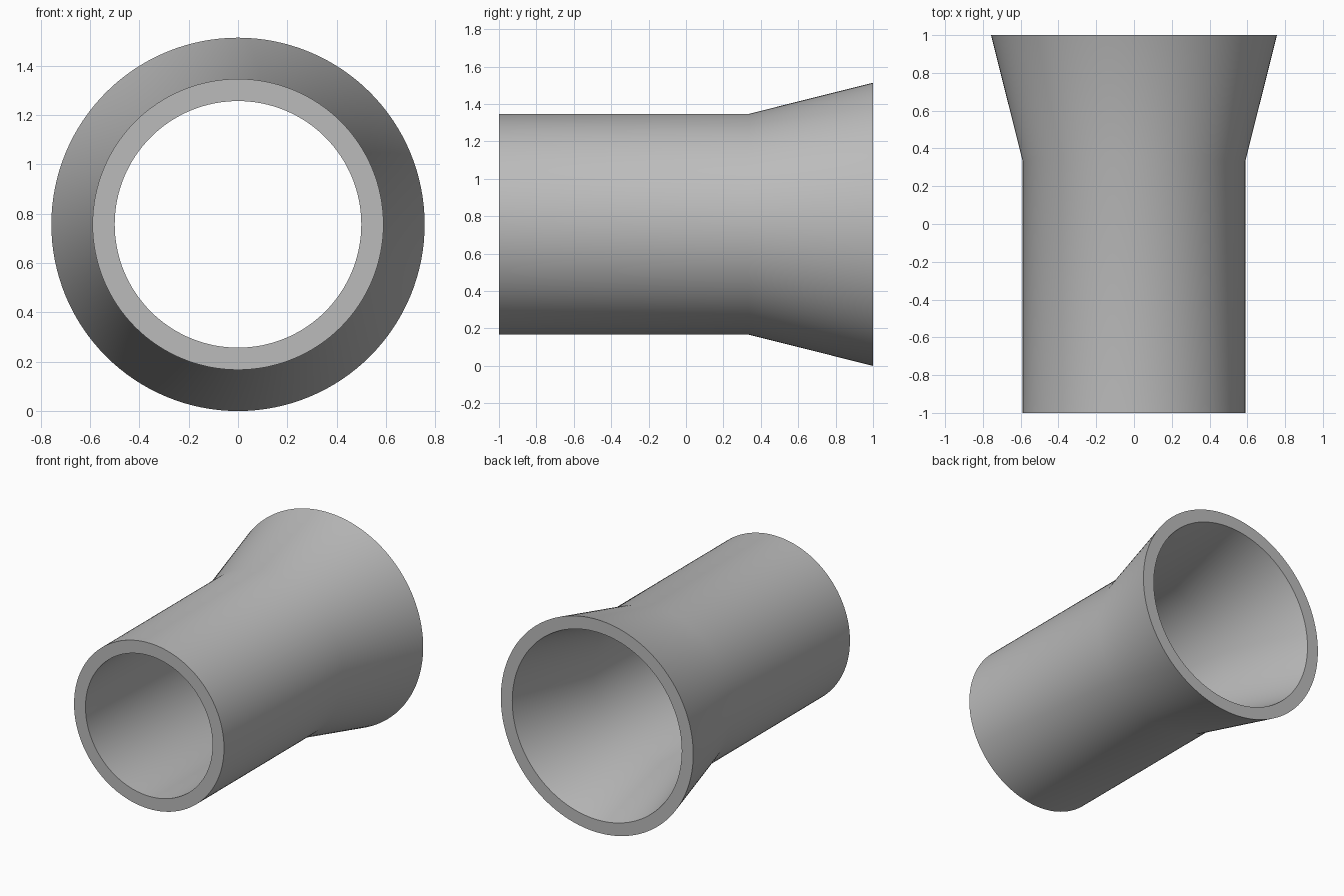
import bpy
import bmesh
from math import radians
from mathutils import Matrix, Vector

cube = bpy.data.objects.get("Cube")
if cube:
    bpy.data.objects.remove(cube, do_unlink=True)

SEGMENTS = 128
FLARE_RADIUS = 0.757

# Plain grey material
grey = bpy.data.materials.new("grey")
grey.use_nodes = True
colour = (0.5, 0.5, 0.5, 1)
grey.diffuse_color = colour
grey.node_tree.nodes["Principled BSDF"].inputs["Base Color"].default_value = colour

# Wall cross-section as (radius, y): outer wall to the flare, then back along the bore
profile = [(0.59, -1), (0.59, 0.335), (FLARE_RADIUS, 1),
           (0.667, 1), (0.5, 0.335), (0.5, -1)]

# Revolve the closed section around the y axis
bm = bmesh.new()
verts = [bm.verts.new((r, y, 0)) for r, y in profile]
edges = [bm.edges.new((a, b)) for a, b in zip(verts, verts[1:] + verts[:1])]
bmesh.ops.spin(bm, geom=verts + edges, cent=Vector(), axis=(0, 1, 0),
               angle=radians(360), steps=SEGMENTS, use_merge=True)
bmesh.ops.remove_doubles(bm, verts=bm.verts, dist=0.0001)
bmesh.ops.recalc_face_normals(bm, faces=bm.faces)
bmesh.ops.transform(bm, matrix=Matrix.Translation((0, 0, FLARE_RADIUS)), verts=bm.verts)

mesh = bpy.data.meshes.new("flared_pipe")
bm.to_mesh(mesh)
bm.free()
mesh.materials.append(grey)
pipe = bpy.data.objects.new("flared_pipe", mesh)
bpy.context.collection.objects.link(pipe)

# Smooth walls with crisp rims
bpy.ops.object.select_all(action="DESELECT")
pipe.select_set(True)
bpy.context.view_layer.objects.active = pipe
bpy.ops.object.shade_smooth_by_angle(angle=radians(30))
